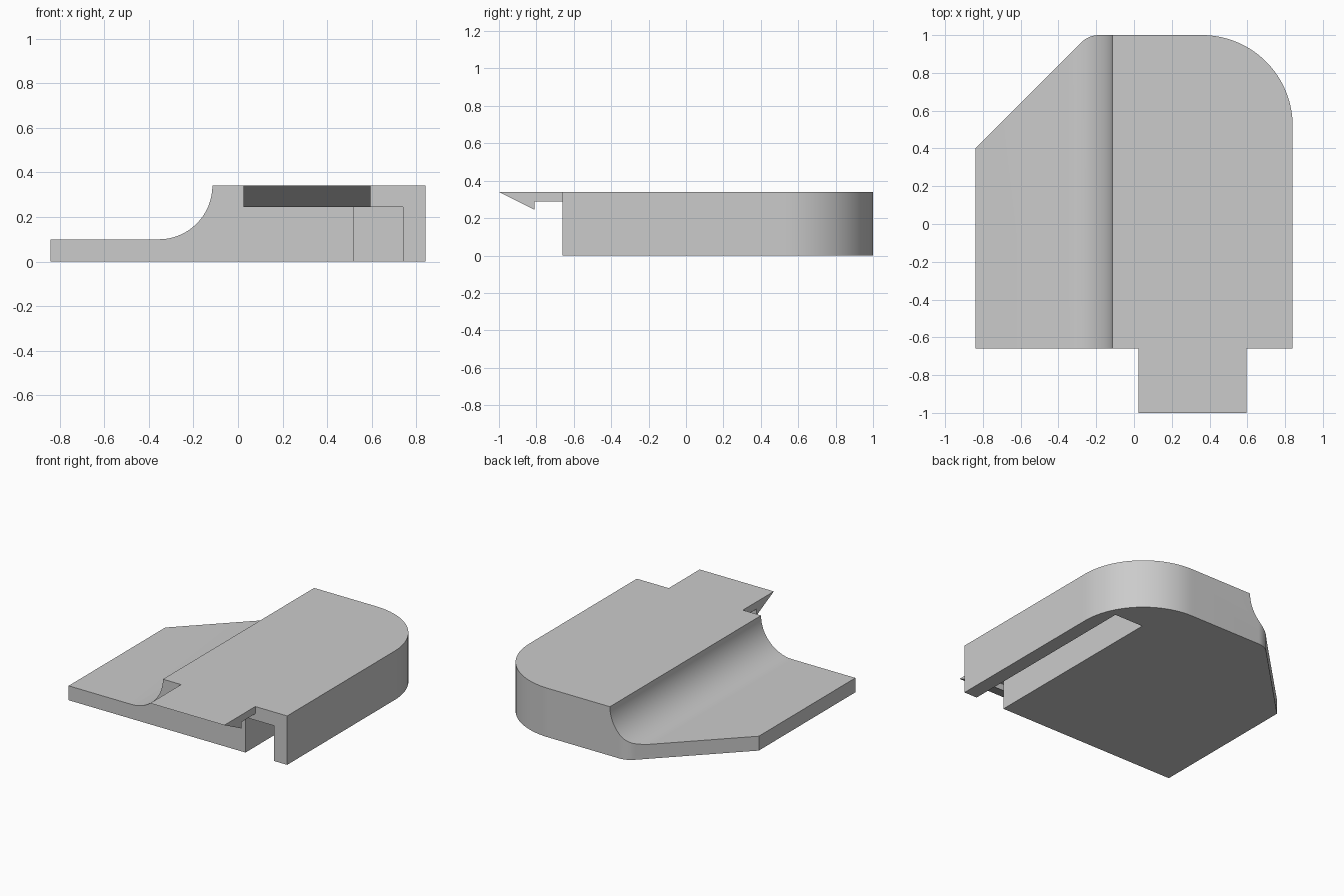
import bpy, bmesh
from math import sin, cos, radians, tan
from mathutils import Vector

if "Cube" in bpy.data.objects:
    bpy.data.objects.remove(bpy.data.objects["Cube"])

grey = bpy.data.materials.new("plain grey")
grey.use_nodes = True
tone = (0.6, 0.6, 0.6, 1)
grey.diffuse_color = tone
grey.node_tree.nodes["Principled BSDF"].inputs["Base Color"].default_value = tone


def arc(cx, cy, r, start, end, steps):
    """Points along an arc, angles in degrees."""
    angles = [radians(start + (end - start) * i / steps) for i in range(steps + 1)]
    return [(cx + r * cos(a), cy + r * sin(a)) for a in angles]


def extrude(name, points, axis, low, high):
    """Solid made by sweeping a flat outline along one axis."""
    place = {"X": lambda u, v: (low, u, v),
             "Y": lambda u, v: (u, low, v),
             "Z": lambda u, v: (u, v, low)}[axis]
    bm = bmesh.new()
    face = bm.faces.new([bm.verts.new(place(u, v)) for u, v in points])
    swept = bmesh.ops.extrude_face_region(bm, geom=[face])["geom"]
    shift = Vector([high - low if a == axis else 0 for a in "XYZ"])
    bmesh.ops.translate(bm, vec=shift,
                        verts=[g for g in swept if isinstance(g, bmesh.types.BMVert)])
    bmesh.ops.recalc_face_normals(bm, faces=bm.faces)
    mesh = bpy.data.meshes.new(name)
    bm.to_mesh(mesh)
    bm.free()
    mesh.materials.append(grey)
    obj = bpy.data.objects.new(name, mesh)
    bpy.context.collection.objects.link(obj)
    return obj


def combine(target, cutter, operation):
    """Apply a boolean and discard the cutter."""
    cutter.hide_render = True
    mod = target.modifiers.new(operation, "BOOLEAN")
    mod.operation, mod.solver, mod.object = operation, "EXACT", cutter
    bpy.ops.object.select_all(action="DESELECT")
    target.select_set(True)
    bpy.context.view_layer.objects.active = target
    bpy.ops.object.modifier_apply(modifier=mod.name)
    bpy.data.objects.remove(cutter)


side, front, back, top = 0.84, -0.66, 1.0, 0.34

# Body: thin shelf sweeping up through a concave cove to a thick block
section = ([(side, 0), (side, top)]
           + arc(-0.355, top, 0.24, 0, -90, 32)
           + [(-side, 0.1), (-side, 0)])
body = extrude("body", section, "Y", front, back + 0.1)

# Plan outline: one large round corner, one bevelled corner with a soft bend
big, small = 0.48, 0.13
bend_x = -0.24 + small * tan(radians(22.5))
outline = ([(-1, front - 0.1), (1 , front - 0.1), (1, 0), (side, 0)]
           + arc(side - big, back - big, big, 0, 90, 32)
           + arc(bend_x, back - small, small, 90, 135, 10)
           + [(-side, 0.4), (-1, 0.4)])
combine(body, extrude("plan_cutter", outline, "Z", -0.1, 0.5), "INTERSECT")

# Slot open at the front and underneath
slot = [(0.52, -0.1), (0.74, -0.1), (0.74, 0.245), (0.52, 0.245)]
combine(body, extrude("slot_cutter", slot, "Y", front - 0.1, 0.7), "DIFFERENCE")

# Hooked clip reaching out from the front edge
hook = [(-1, top), (-0.81, 0.245), (-0.81, 0.29), (front, 0.29), (front, top)]
clip = extrude("clip", hook, "X", 0.025, 0.595)

bpy.ops.object.select_all(action="DESELECT")
body.select_set(True)
bpy.context.view_layer.objects.active = body
bpy.ops.object.shade_smooth_by_angle(angle=radians(30))
